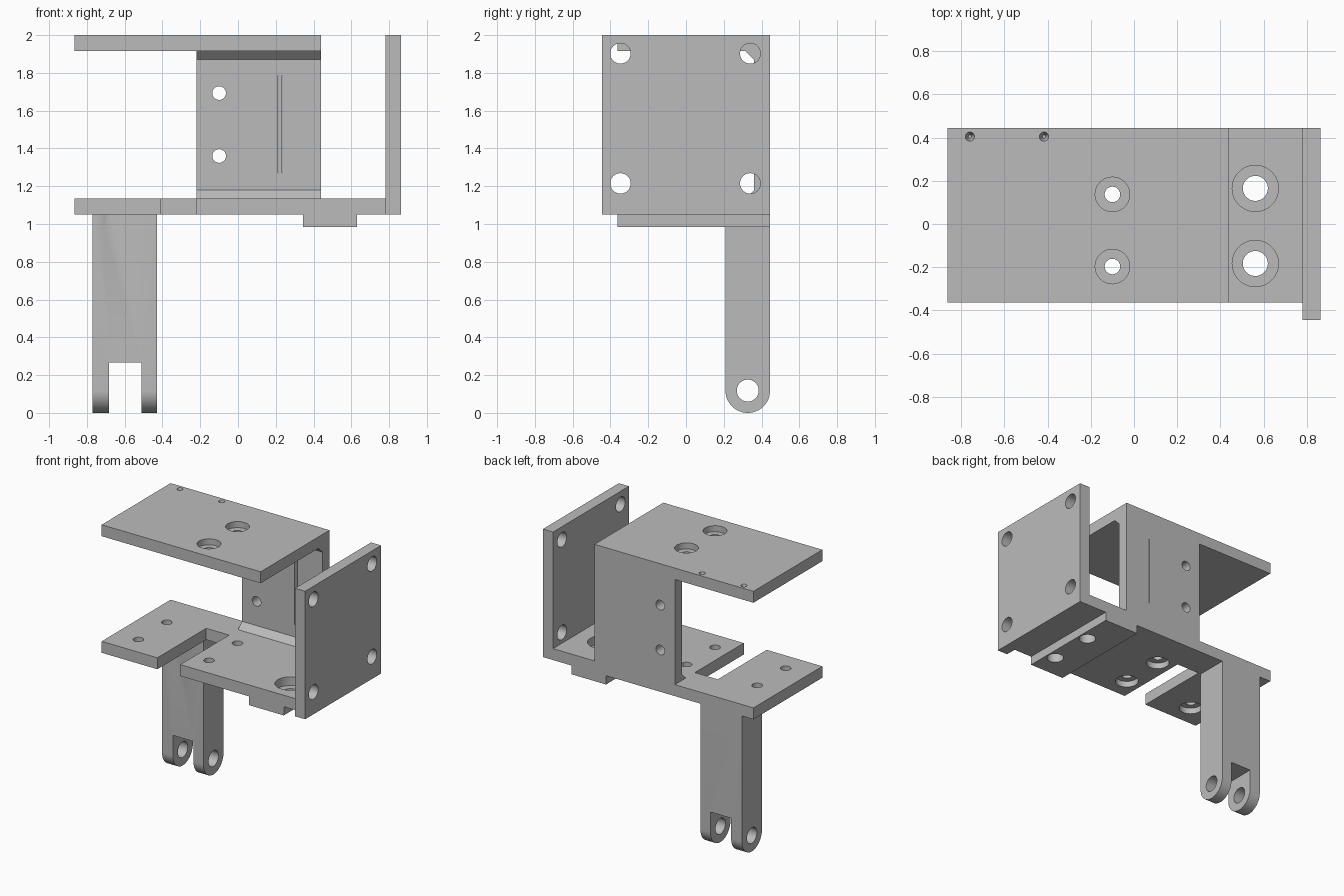
import bpy, bmesh, math
from mathutils import Matrix, Vector

if "Cube" in bpy.data.objects:
    bpy.data.objects.remove(bpy.data.objects["Cube"])

grey = bpy.data.materials.new("plain grey")
grey.use_nodes = True
GREY = (0.5, 0.5, 0.5, 1)
grey.diffuse_color = GREY
grey.node_tree.nodes["Principled BSDF"].inputs["Base Color"].default_value = GREY


def add_object(name, bm):
    bmesh.ops.recalc_face_normals(bm, faces=bm.faces)
    mesh = bpy.data.meshes.new(name)
    bm.to_mesh(mesh)
    bm.free()
    mesh.materials.append(grey)
    ob = bpy.data.objects.new(name, mesh)
    bpy.context.scene.collection.objects.link(ob)
    return ob


def prism(name, points, x0, x1):
    """Extrude a (y, z) outline along x."""
    bm = bmesh.new()
    face = bm.faces.new([bm.verts.new((x0, y, z)) for y, z in points])
    ext = bmesh.ops.extrude_face_region(bm, geom=[face])["geom"]
    moved = [v for v in ext if isinstance(v, bmesh.types.BMVert)]
    bmesh.ops.translate(bm, verts=moved, vec=(x1 - x0, 0, 0))
    return add_object(name, bm)


def box(name, x0, x1, y0, y1, z0, z1):
    return prism(name, [(y0, z0), (y1, z0), (y1, z1), (y0, z1)], x0, x1)


def rod(name, centre, axis, radius, length, tip=None):
    """Cylinder or cone centred on a point, along an axis."""
    turn = Vector((0, 0, 1)).rotation_difference(Vector(axis)).to_matrix().to_4x4()
    bm = bmesh.new()
    bmesh.ops.create_cone(bm, cap_ends=True, segments=48, radius1=tip or radius,
                          radius2=radius, depth=length,
                          matrix=Matrix.Translation(centre) @ turn)
    return add_object(name, bm)


# Main levels
LEFT, WALL_L, WALL_R, SIDE, RIGHT = -0.865, -0.22, 0.44, 0.78, 0.863
FRONT, WALL, BACK = -0.363, 0.36, 0.445
LOW, FLOOR, CEIL, TOP = 1.05, 1.135, 1.915, 2.0
BEVEL = 0.045
X, Y, Z = (1, 0, 0), (0, 1, 0), (0, 0, 1)

# Solid parts
bracket = box("mounting_bracket", LEFT, SIDE, FRONT, BACK, LOW, FLOOR)
wall_outline = [(BACK, LOW), (BACK, TOP), (FRONT, TOP), (FRONT, CEIL),
                (WALL - BEVEL, CEIL), (WALL, CEIL - BEVEL),
                (WALL, FLOOR + BEVEL), (WALL - BEVEL, FLOOR),
                (WALL - BEVEL, LOW)]
LEG_R = 0.118
leg_y = BACK - LEG_R
leg_outline = [(BACK, LOW + 0.04), (leg_y - LEG_R, LOW + 0.04)]
leg_outline += [(leg_y - LEG_R * math.cos(a), LEG_R - LEG_R * math.sin(a))
                for a in (math.pi * i / 32 for i in range(33))]
solids = [
    prism("back_wall", wall_outline, WALL_L, WALL_R),
    box("top_plate", LEFT, WALL_R, FRONT, BACK, CEIL, TOP),
    box("side_plate", SIDE, RIGHT, -BACK, BACK, LOW, TOP),
    box("lower_pad", 0.345, 0.63, FRONT, BACK, 0.985, LOW + 0.02),
    prism("hinge_leg", leg_outline, -0.77, -0.43),
]

# Openings: floor notch, fork gap and hinge pin hole
cuts = [
    box("floor_notch", -0.408, WALL_L, -0.6, 0.21, 1.0, 1.2),
    box("fork_gap", -0.682, -0.512, 0, 0.6, -0.1, 0.268),
    rod("pin_hole", (-0.6, leg_y, LEG_R), X, 0.058, 0.6),
]
# Side plate corner holes
for y in (-0.347, 0.34):
    for z in (1.215, 1.903):
        cuts.append(rod("side_hole", (0.82, y, z), X, 0.054, 0.14))
# Counterbored screw holes in the top plate and the floor
for y in (-0.197, 0.137):
    for x, z, face in ((-0.1, 1.957, TOP), (-0.1, 1.092, LOW), (-0.68, 1.092, LOW)):
        cuts.append(rod("screw_hole", (x, y, z), Z, 0.036, 0.16))
        cuts.append(rod("screw_recess", (x, y, face), Z, 0.08, 0.09))
for y in (-0.183, 0.165):
    cuts.append(rod("large_hole", (0.562, y, 1.06), Z, 0.058, 0.3))
    cuts.append(rod("large_recess", (0.562, y, FLOOR), Z, 0.107, 0.13))
# Wall holes, wall slits and small blind holes
for z in (1.36, 1.693):
    cuts.append(rod("wall_hole", (-0.1, 0.4, z), Y, 0.036, 0.2))
for x in (0.214, 0.234):
    cuts.append(box("wall_slit", x - 0.0015, x + 0.0015, 0.3, 0.5, 1.27, 1.785))
for x in (-0.76, -0.417):
    cuts.append(rod("blind_hole", (x, 0.405, TOP - 0.02), Z, 0.024, 0.06, 0.008))

# Join the solids, then cut the openings
for group, operation in ((solids, "UNION"), (cuts, "DIFFERENCE")):
    for tool in group:
        tool.hide_render = True
        mod = bracket.modifiers.new(tool.name, "BOOLEAN")
        mod.operation = operation
        mod.solver = "EXACT"
        mod.object = tool
graph = bpy.context.evaluated_depsgraph_get()
result = bpy.data.meshes.new_from_object(bracket.evaluated_get(graph))
bracket.modifiers.clear()
bracket.data = result
for tool in solids + cuts:
    bpy.data.objects.remove(tool)

# Merge flat areas and keep edges sharp
bm = bmesh.new()
bm.from_mesh(result)
bmesh.ops.remove_doubles(bm, verts=bm.verts, dist=0.0001)
bmesh.ops.dissolve_limit(bm, angle_limit=0.01, verts=bm.verts, edges=bm.edges)
bm.to_mesh(result)
bm.free()
bpy.ops.object.select_all(action="DESELECT")
bracket.select_set(True)
bpy.context.view_layer.objects.active = bracket
bpy.ops.object.shade_smooth_by_angle(angle=math.radians(30))
